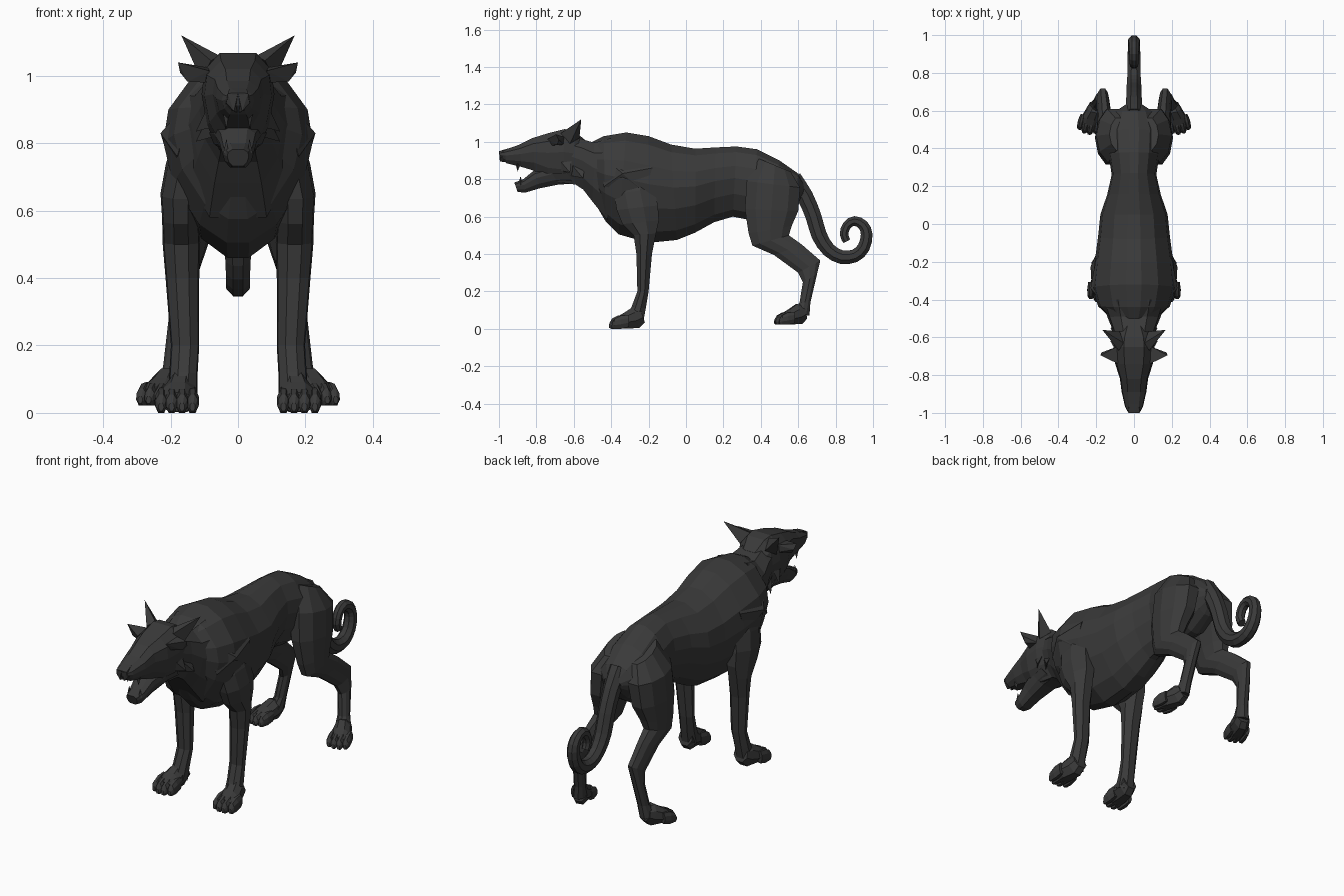
import bpy, bmesh, math
from mathutils import Vector, Matrix

mat = bpy.data.materials.new("charcoal fur")
mat.diffuse_color = (0.042, 0.042, 0.042, 1)


def finish(name, bm, mirror=False):
    bmesh.ops.recalc_face_normals(bm, faces=bm.faces)
    me = bpy.data.meshes.new(name)
    bm.to_mesh(me)
    bm.free()
    me.materials.append(mat)
    ob = bpy.data.objects.new(name, me)
    bpy.context.collection.objects.link(ob)
    if mirror:
        ob.modifiers.new("mirror", 'MIRROR')
    return ob


def section(half):
    return half + [(-s, t) for s, t in reversed(half)]


LIMB = section([(.38, 1), (.92, .45), (1, -.3), (.45, -1)])
THIGH = section([(.3, 1), (.8, .6), (1, 0), (.8, -.6), (.35, -1)])
TRUNK = section([(.18, 1), (.58, .84), (.93, .45), (1, .1), (.87, -.35), (.52, -.8), (.15, -1)])
SKULL = section([(.5, 1), (.92, .65), (1, .15), (.85, -.5), (.5, -1)])


def loft(name, rings, sec=LIMB, mirror=False, move=None):
    """Ring = centre x, half width, (y, z) of top/front edge, (y, z) of bottom/back edge."""
    bm = bmesh.new()
    loops = []
    for x, w, y1, z1, y2, z2 in rings:
        loops.append([bm.verts.new((x + s * w, (y1 + y2) / 2 + t * (y1 - y2) / 2,
                                    (z1 + z2) / 2 + t * (z1 - z2) / 2)) for s, t in sec])
    n = len(sec)
    for a, b in zip(loops, loops[1:]):
        for i in range(n):
            j = (i + 1) % n
            bm.faces.new((a[i], a[j], b[j], b[i]))
    bm.faces.new(loops[0])
    bm.faces.new(loops[-1])
    if move:
        bmesh.ops.transform(bm, matrix=move, verts=bm.verts)
    return finish(name, bm, mirror)


def hull(name, pts, mirror=True):
    bm = bmesh.new()
    for p in pts:
        bm.verts.new(p)
    bmesh.ops.convex_hull(bm, input=bm.verts)
    return finish(name, bm, mirror)


# Torso from chest to rump
loft("torso", [
    (0, .13, -.5, 1.0, -.48, .66), (0, .19, -.44, 1.03, -.43, .575),
    (0, .222, -.32, 1.05, -.36, .505), (0, .208, -.2, 1.03, -.2, .46),
    (0, .19, -.08, .985, -.05, .475), (0, .178, .05, .963, .05, .515),
    (0, .142, .16, .97, .15, .57), (0, .118, .27, .975, .25, .6),
    (0, .135, .38, .96, .35, .58), (0, .145, .5, .9, .48, .58),
    (0, .105, .6, .83, .58, .64), (0, .05, .635, .77, .62, .7)], TRUNK)

# Neck and ruff around the throat
loft("neck", [
    (0, .095, -.64, 1.03, -.62, .79), (0, .115, -.56, 1.015, -.55, .745),
    (0, .14, -.49, .995, -.5, .68), (0, .17, -.4, 1.02, -.42, .58)], SKULL)

# Head with upper jaw
loft("head", [
    (0, .032, -1.0, .945, -.99, .912), (0, .048, -.97, .957, -.96, .885),
    (0, .066, -.89, .985, -.88, .866), (0, .075, -.82, 1.02, -.81, .845),
    (0, .1, -.74, 1.045, -.74, .8), (0, .108, -.65, 1.068, -.66, .78),
    (0, .1, -.6, 1.06, -.58, .77), (0, .07, -.54, 1.01, -.54, .8)], SKULL)
hull("nose", [(.03, -1, .948), (.035, -.99, .92), (.012, -.995, .895), (.025, -.95, .965),
              (0, -1, .95), (0, -.95, .965), (0, -.96, .89), (.04, -.95, .91)])

# Open lower jaw
loft("lower_jaw", [
    (0, .032, -.918, .782, -.9, .732), (0, .046, -.87, .8, -.86, .728),
    (0, .056, -.815, .845, -.78, .752), (0, .072, -.74, .87, -.68, .772),
    (0, .085, -.66, .87, -.6, .775)], SKULL)

# Fangs
for name, y, z, tip in (("upper_fang", -.9, .885, .84), ("lower_fang", -.885, .77, .815)):
    hull(name, [(.028, y - .012, z), (.044, y, z), (.03, y + .016, z), (.034, y, tip)])

# Ears, brow spikes and cheek tufts
hull("ear", [(.055, -.63, 1.06), (.08, -.67, 1.045), (.11, -.62, .99), (.075, -.57, 1.02),
             (.168, -.56, 1.12)])
hull("brow_spike", [(.085, -.74, 1.015), (.09, -.65, 1.025), (.09, -.65, .985), (.09, -.72, .98),
                    (.178, -.695, 1.04), (.172, -.68, 1.01), (.15, -.69, .983)])
for y, z in ((-.66, .89), (-.59, .86)):
    hull("cheek_tuft", [(.08, y - .04, z + .04), (.07, y - .03, z - .04),
                        (.09, y + .05, z + .02), (.125, y + .04, z - .055)])

# Shoulder blade plates
hull("shoulder_plate", [(.1, -.2, .97), (.08, -.42, 1.0), (.14, -.45, .93), (.18, -.44, .76),
                        (.23, -.34, .83), (.2, -.22, .73), (.2, -.18, .86)])

# Front legs
loft("front_leg", [
    (.13, .06, -.35, .8, -.18, .82), (.152, .062, -.385, .72, -.17, .75),
    (.17, .06, -.37, .635, -.15, .66),
    (.17, .055, -.34, .56, -.145, .58), (.168, .056, -.28, .5, -.16, .51),
    (.165, .05, -.265, .4, -.182, .4), (.157, .042, -.26, .2, -.2, .2),
    (.162, .042, -.29, .12, -.215, .11), (.165, .045, -.32, .06, -.23, .03)], mirror=True)

# Hind legs with bent knee and hock
loft("hind_leg", [
    (.08, .05, .39, .91, .56, .84), (.11, .09, .325, .79, .61, .755),
    (.125, .082, .315, .64, .6, .63), (.14, .062, .335, .51, .565, .55),
    (.148, .05, .355, .445, .55, .5), (.155, .04, .47, .395, .62, .45),
    (.165, .034, .6, .3, .718, .365), (.175, .032, .625, .25, .7, .29),
    (.19, .032, .607, .14, .665, .14), (.2, .038, .57, .09, .66, .07)], THIGH, mirror=True)

# Paws with four toes; the hind ones turn outward
hind_turn = (Matrix.Translation((.2, .64, .022)) @ Matrix.Rotation(math.radians(14), 4, 'Z')
             @ Matrix.Scale(.92, 4) @ Matrix.Translation((-.17, .225, 0)))
for name, move in (("front", None), ("hind", hind_turn)):
    loft(name + "_paw", [
        (.166, .04, -.245, .11, -.22, .035), (.17, .046, -.28, .12, -.25, .004),
        (.178, .056, -.325, .09, -.32, .002), (.18, .055, -.375, .06, -.37, .004)],
        mirror=True, move=move)
    for i in range(4):
        x = .135 + i * .031
        f = .014 if i in (0, 3) else 0
        loft(name + "_toe", [
            (x, .014, -.32 + f, .075, -.32 + f, .01), (x, .02, -.365 + f, .07, -.36 + f, 0),
            (x, .017, -.395 + f, .055, -.4 + f, 0), (x, .008, -.41 + f, .03, -.412 + f, .006)],
            mirror=True, move=move)

# Curled tail: points are (y, z, radius), smoothed into a flowing path
pts = [Vector(p) for p in (
    (.57, .8, .055), (.635, .71, .048), (.682, .6, .046), (.712, .5, .045), (.763, .422, .041),
    (.83, .384, .04), (.902, .39, .038), (.95, .435, .036), (.966, .505, .034), (.946, .555, .031),
    (.9, .577, .028), (.86, .553, .026), (.845, .505, .025), (.86, .468, .022))]
path = []
for i in range(len(pts) - 1):
    p0, p1, p2, p3 = pts[max(i - 1, 0)], pts[i], pts[i + 1], pts[min(i + 2, len(pts) - 1)]
    path += [p1, (p1 + p2) * .5625 - (p0 + p3) * .0625]
path.append(pts[-1])
rings = []
for i, (y, z, r) in enumerate(path):
    d = path[min(i + 1, len(path) - 1)] - path[max(i - 1, 0)]
    d = Vector((d.x, d.y)).normalized() * r
    rings.append((0, r * .95, y - d.y, z + d.x, y + d.y, z - d.x))
loft("tail", rings, section([(.38, .92), (.92, .38), (.92, -.38), (.38, -.92)]))
